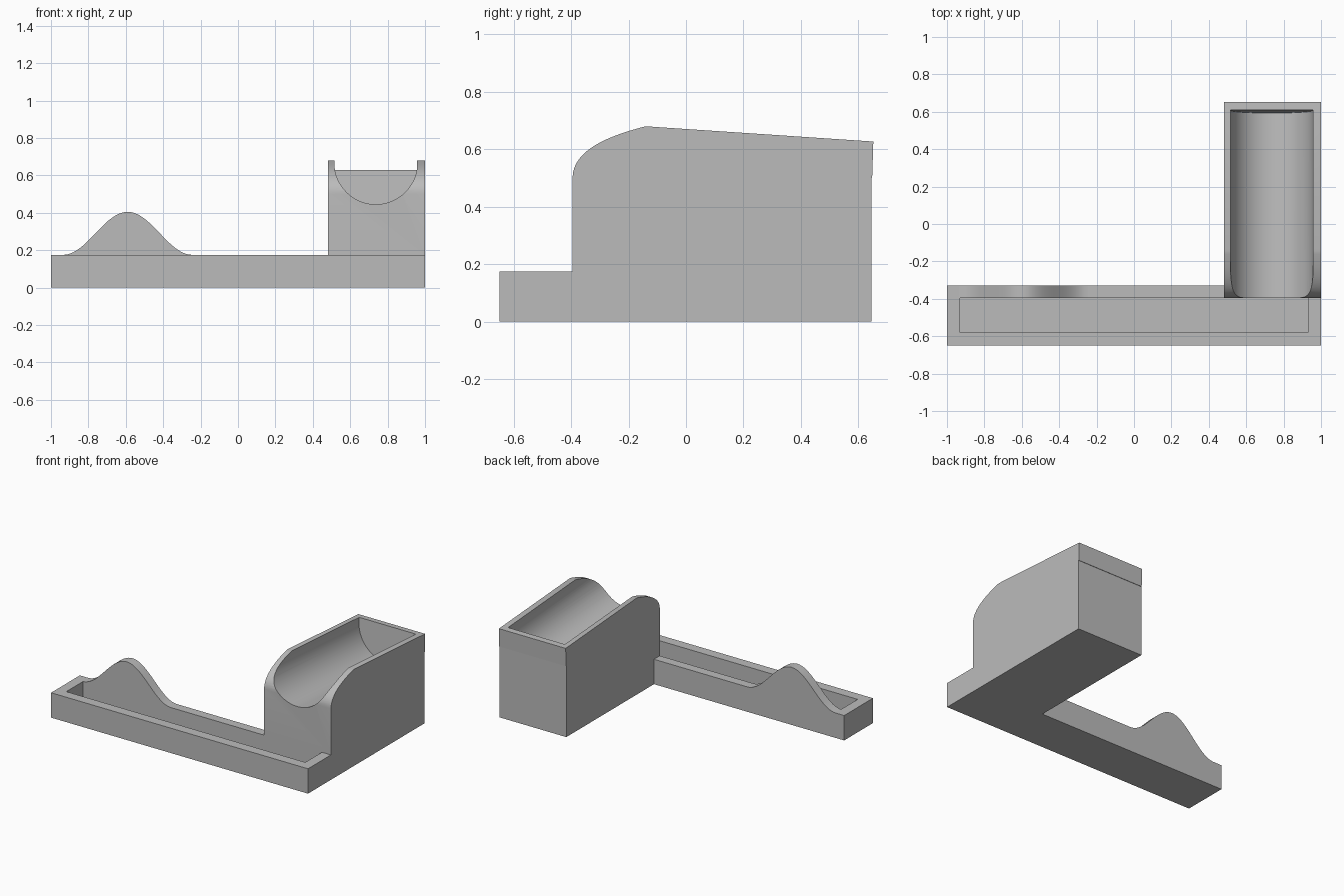
import bpy, bmesh, math
from mathutils import Vector

if "Cube" in bpy.data.objects:
    bpy.data.objects.remove(bpy.data.objects["Cube"], do_unlink=True)

grey = bpy.data.materials.new("plain grey")
grey.use_nodes = True
grey.diffuse_color = (0.5, 0.5, 0.5, 1)
grey.node_tree.nodes["Principled BSDF"].inputs["Base Color"].default_value = (0.5, 0.5, 0.5, 1)


def extrude(name, profile, axis, start, end):
    """Solid from a closed profile; axis 'x' takes (y, z), axis 'y' takes (x, z)."""
    place = (lambda p, d: (d, p[0], p[1])) if axis == "x" else (lambda p, d: (p[0], d, p[1]))
    bm = bmesh.new()
    face = bm.faces.new([bm.verts.new(place(p, start)) for p in profile])
    grown = bmesh.ops.extrude_face_region(bm, geom=[face])["geom"]
    shift = Vector(place((0, 0), end - start))
    bmesh.ops.translate(bm, vec=shift, verts=[g for g in grown if isinstance(g, bmesh.types.BMVert)])
    bmesh.ops.recalc_face_normals(bm, faces=bm.faces)
    mesh = bpy.data.meshes.new(name)
    bm.to_mesh(mesh)
    bm.free()
    mesh.materials.append(grey)
    obj = bpy.data.objects.new(name, mesh)
    bpy.context.collection.objects.link(obj)
    return obj


def select(obj):
    bpy.ops.object.select_all(action="DESELECT")
    obj.select_set(True)
    bpy.context.view_layer.objects.active = obj


def cut(obj, cutter):
    cutter.hide_render = True
    mod = obj.modifiers.new("cut", "BOOLEAN")
    mod.operation = "DIFFERENCE"
    mod.solver = "EXACT"
    mod.object = cutter
    select(obj)
    bpy.ops.object.modifier_apply(modifier=mod.name)
    bpy.data.objects.remove(cutter, do_unlink=True)


def rect(a0, b0, a1, b1):
    return [(a0, b0), (a1, b0), (a1, b1), (a0, b1)]


def bezier(p0, p1, p2, p3, steps):
    pts = []
    for i in range(steps + 1):
        t = i / steps
        s = 1 - t
        pts.append(tuple(s**3 * a + 3 * s * s * t * b + 3 * s * t * t * c + t**3 * d
                         for a, b, c, d in zip(p0, p1, p2, p3)))
    return pts


RIM = 0.175
FRONT = -0.395   # front face of the cradle and of the back rim
BACK_RIM = -0.33

# Long shallow tray with a rectangular recess
tray = extrude("tray", rect(-1, 0, 1, RIM), "y", -0.65, BACK_RIM)
cut(tray, extrude("recess_cutter", rect(-0.93, 0.05, 0.93, 0.4), "y", -0.58, FRONT))

# Bell-shaped rise on the back rim
MID, HALF, RISE = -0.59, 0.345, 0.23
bell = []
for i in range(41):
    u = -1 + i / 20
    bell.append((MID + HALF * u, RIM + RISE * (1 + math.cos(math.pi * u)) / 2))
hump = extrude("back_hump", bell, "y", FRONT, BACK_RIM)

# Tall cradle block, rounded at the front, top sloping down to the back
side = [(BACK_RIM, 0), (BACK_RIM, RIM), (FRONT, RIM)]
side += bezier((FRONT, 0.5), (FRONT, 0.6), (-0.26, 0.65), (-0.14, 0.68), 16)
side += [(0.652, 0.627), (0.648, 0.5), (0.645, 0.5), (0.645, 0)]
cradle = extrude("cradle", side, "x", 0.48, 1)

# Round-bottomed channel, parallel to the sloping top and closed at the back
RADIUS = 0.221
channel = [(RADIUS * math.cos(a), RADIUS * math.sin(a))
           for a in (math.pi + math.pi * i / 40 for i in range(41))]
channel += [(RADIUS, 0.3), (-RADIUS, 0.3)]
cutter = extrude("channel_cutter", channel, "y", -0.2, 1.01)
cutter.location = (0.737, -0.4, 0.667)
cutter.rotation_euler.x = -math.atan2(0.053, 0.79)
cut(cradle, cutter)

for part in (hump, cradle):
    select(part)
    bpy.ops.object.shade_smooth_by_angle(angle=math.radians(20))
